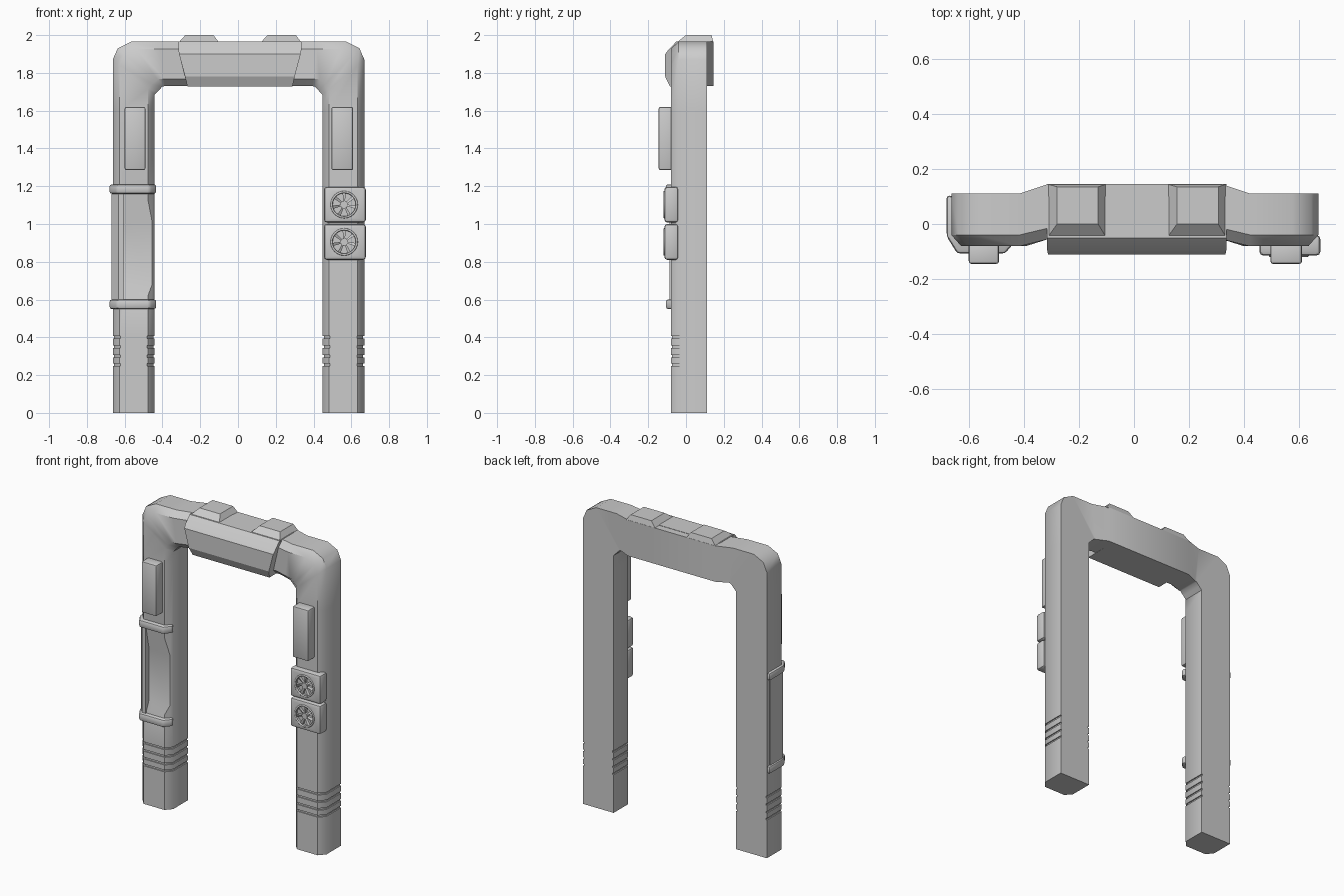
import bpy, bmesh, math

if "Cube" in bpy.data.objects:
    bpy.data.objects.remove(bpy.data.objects["Cube"])

CX = 0.003  # the legs sit slightly right of the origin


def build(name, lofts, bevel=0.0, segs=2, angle=35, cut=None):
    """Each loft is a list of equal-length vertex rings, skinned and capped."""
    bm = bmesh.new()
    for rings in lofts:
        vs = [[bm.verts.new(p) for p in r] for r in rings]
        n = len(vs[0])
        for a, b in zip(vs, vs[1:]):
            for i in range(n):
                j = (i + 1) % n
                bm.faces.new((a[i], a[j], b[j], b[i]))
        bm.faces.new(vs[0])
        bm.faces.new(vs[-1])
    bmesh.ops.recalc_face_normals(bm, faces=bm.faces)
    me = bpy.data.meshes.new(name)
    bm.to_mesh(me)
    bm.free()
    ob = bpy.data.objects.new(name, me)
    bpy.context.collection.objects.link(ob)
    bpy.ops.object.select_all(action='DESELECT')
    ob.select_set(True)
    bpy.context.view_layer.objects.active = ob
    if bevel:
        m = ob.modifiers.new("bevel", 'BEVEL')
        m.width, m.segments, m.limit_method = bevel, segs, 'ANGLE'
        bpy.ops.object.modifier_apply(modifier=m.name)
    if cut:
        m = ob.modifiers.new("cut", 'BOOLEAN')
        m.operation, m.solver, m.object = 'DIFFERENCE', 'EXACT', cut
        bpy.ops.object.modifier_apply(modifier=m.name)
        bpy.data.objects.remove(cut)
    bpy.ops.object.shade_smooth_by_angle(angle=math.radians(angle))
    return ob


def prism_z(pts, z0, z1):
    return [[(x, y, z) for x, y in pts] for z in (z0, z1)]


def box(x0, x1, y0, y1, z0, z1):
    return prism_z([(x0, y0), (x1, y0), (x1, y1), (x0, y1)], z0, z1)


def disc(cx, cz, r, y0, y1, n=24):
    return [[(cx + r * math.cos(i * math.tau / n), y,
              cz + r * math.sin(i * math.tau / n)) for i in range(n)] for y in (y0, y1)]


# Arch frame: stations (outer x, outer z, inner x, inner z, front y, back y)
O, I, F, B = -0.666, -0.444, -0.08, 0.11
stations = [(O, 0, I, 0, F, B)]
for z in (0.255, 0.30, 0.35, 0.40):  # grooves around the foot
    d = 0.007
    stations += [(O, z - .006, I, z - .006, F, B), (O + d, z - .006, I - d, z - .006, F + d, B),
                 (O + d, z + .006, I - d, z + .006, F + d, B), (O, z + .006, I, z + .006, F, B)]
stations += [(O, 1.60, I, 1.60, F, B), (O, 1.87, I, 1.685, F, B),
             (-0.64, 1.93, -0.425, 1.705, F, B), (-0.57, 1.965, -0.403, 1.728, F, B),
             (-0.42, 1.965, -0.39, 1.73, F, B), (-0.315, 1.965, -0.315, 1.73, -0.055, 0.145)]
stations += [(-a, b, -c, d, e, f) for a, b, c, d, e, f in reversed(stations)]


def section(s):
    ox, oz, ix, iz, f, b = s
    prof = [(0, b), (0, f + .04), (.16, f), (.84, f), (1, f + .04), (1, b)]
    return [(ox + (ix - ox) * t + CX, y, oz + (iz - oz) * t) for t, y in prof]


# Recess cut in the front of the left leg, with sloped ends
slot = [(-0.12, 1.20), (-0.085, 1.15), (-0.055, 1.01), (-0.055, 0.68), (-0.085, 0.61), (-0.12, 0.58)]
cutter = build("recess_cutter", [[[(x, y, z) for y, z in slot] for x in (-0.605, -0.40)]])
cutter.hide_render = True
build("arch_frame", [[section(s) for s in stations]], angle=42, cut=cutter)

# Head block: (y, z, half width) profile, narrower toward the bottom
head = [(0.10, 1.73, .278), (0.10, 1.967, .325), (-0.05, 1.967, .325), (-0.095, 1.92, .325),
        (-0.11, 1.90, .322), (-0.11, 1.78, .29), (-0.085, 1.728, .278)]
build("head_block", [[[(0.01 + s * w, y, z) for y, z, w in head] for s in (-1, 1)]], angle=25)

# Two raised caps on top of the head
for side, x0, x1 in (("left", -0.315, -0.1), ("right", 0.12, 0.336)):
    low = [(x0, -.05, 1.96), (x1, -.05, 1.96), (x1, .145, 1.96), (x0, .145, 1.96)]
    top = [(x0 + .036, 0, 2), (x1 - .03, 0, 2), (x1 - .03, .135, 2), (x0 + .036, .135, 2)]
    build(side + "_top_cap", [[low, top]], angle=20)

# Upper display panels
for side, x0, x1 in (("left", -0.60, -0.49), ("right", 0.495, 0.61)):
    build(side + "_panel", [box(x0, x1, -0.145, -0.06, 1.285, 1.62)], bevel=0.01)

# Bands wrapping the left leg and the cover strip between them
band = [(-.68, .105), (-.68, -.045), (-.642, -.107), (-.468, -.107), (-.43, -.062),
        (-.446, -.03), (-.55, .08)]
for label, z0, z1 in (("upper", 1.16, 1.21), ("lower", 0.55, 0.60)):
    build(label + "_band", [prism_z(band, z0, z1)], bevel=0.012)
strip = [(-.67, .09), (-.67, -.045), (-.633, -.088), (-.607, -.088), (-.607, -.05), (-.64, .06)]
build("cover_strip", [prism_z(strip, 0.60, 1.16)])

# Fan housings on the right leg, each with a bored hole, rim, hub and spokes
FX = 0.562
for label, z0, z1 in (("upper", 1.008, 1.197), ("lower", 0.81, 1.0)):
    cz = (z0 + z1) / 2
    hole = build("hole_cutter", [disc(FX, cz, .068, -0.15, -0.09)])
    build(label + "_fan_housing", [box(0.455, 0.677, -0.115, -0.04, z0, z1)], bevel=0.016, cut=hole)
    parts = [disc(FX, cz, .02, -0.116, -0.085, 14)]
    for k in range(7):
        a = k * math.tau / 7 + math.pi / 2
        c, s = math.cos(a), math.sin(a)
        blade = []
        for r, w in ((.012, .004), (.068, .009)):
            blade.append([(FX + c * r - s * t, y, cz + s * r + c * t)
                          for t, y in ((-w, -.112), (w, -.105), (w, -.088), (-w, -.095))])
        parts.append(blade)
    build(label + "_fan", parts)
    bpy.ops.mesh.primitive_torus_add(location=(FX, -0.114, cz), rotation=(math.pi / 2, 0, 0),
                                     major_radius=.067, minor_radius=.006,
                                     major_segments=24, minor_segments=8)
    bpy.context.object.name = label + "_fan_rim"
    bpy.ops.object.shade_smooth_by_angle(angle=math.radians(50))
